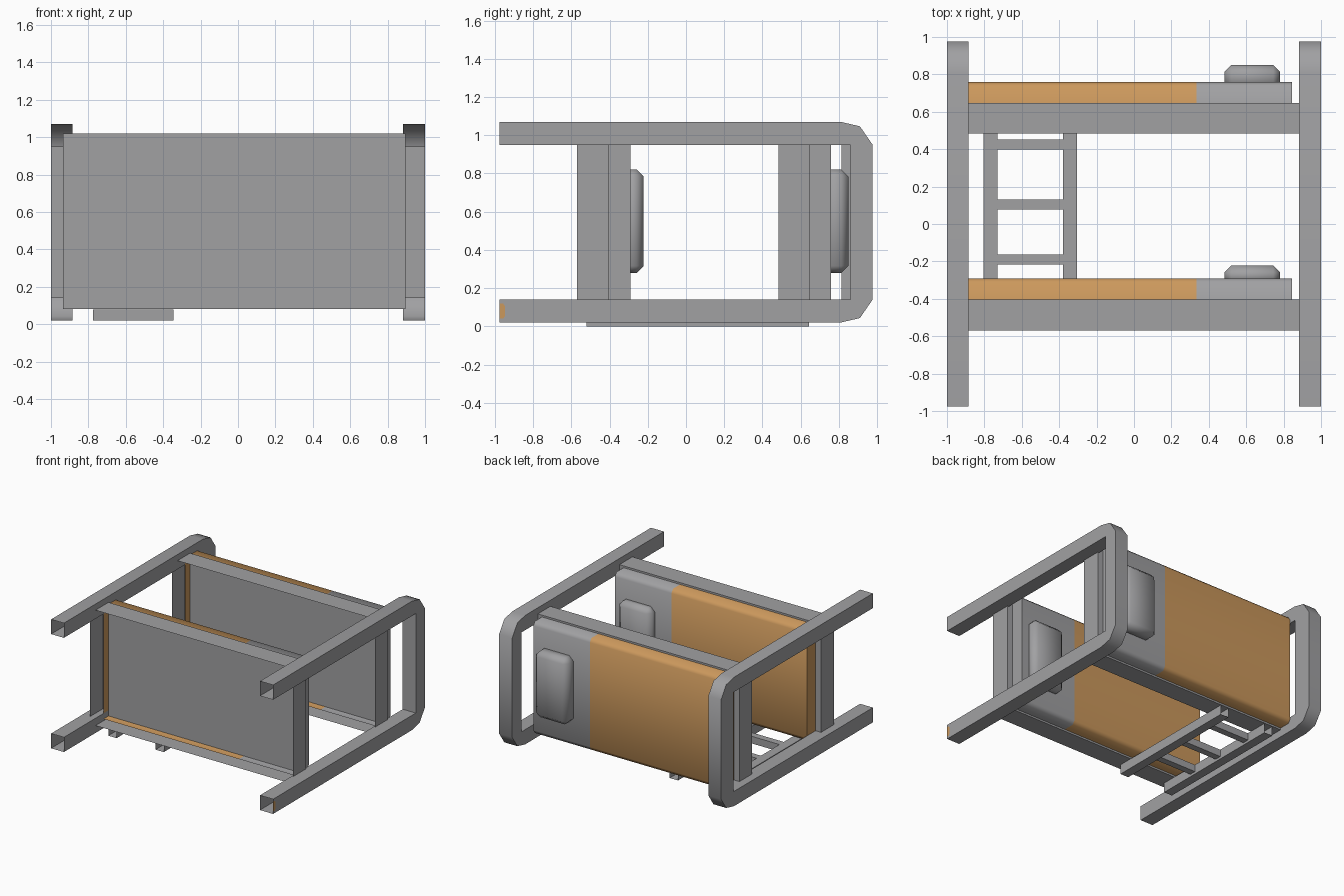
import bpy, bmesh, math
from mathutils import Vector

if "Cube" in bpy.data.objects:
    bpy.data.objects.remove(bpy.data.objects["Cube"])

def material(name, rgb):
    m = bpy.data.materials.new(name)
    m.diffuse_color = (*rgb, 1)
    m.use_nodes = True
    m.node_tree.nodes["Principled BSDF"].inputs["Base Color"].default_value = m.diffuse_color
    return m

GREY = material("grey", (0.355, 0.355, 0.365))
ORANGE = material("blanket_orange", (0.60, 0.315, 0.108))

def finish(name, bm, mats=(GREY,), smooth=None):
    bmesh.ops.remove_doubles(bm, verts=bm.verts, dist=1e-5)
    bmesh.ops.recalc_face_normals(bm, faces=bm.faces)
    me = bpy.data.meshes.new(name)
    bm.to_mesh(me)
    bm.free()
    ob = bpy.data.objects.new(name, me)
    bpy.context.collection.objects.link(ob)
    for m in mats:
        me.materials.append(m)
    if smooth:
        bpy.ops.object.select_all(action='DESELECT')
        ob.select_set(True)
        bpy.context.view_layer.objects.active = ob
        bpy.ops.object.shade_smooth_by_angle(angle=math.radians(smooth))
    return ob

def box(name, lo, hi, mats=(GREY,), open_dirs=(), bevel=0, smooth=None):
    """Box between two corners; open_dirs lists outward normals of faces left off."""
    lo, hi = Vector(lo), Vector(hi)
    bm = bmesh.new()
    bmesh.ops.create_cube(bm, size=1)
    gone = [f for f in bm.faces for d in open_dirs
            if f.calc_center_median().normalized().dot(Vector(d)) > 0.9]
    if gone:
        bmesh.ops.delete(bm, geom=gone, context='FACES')
    for v in bm.verts:
        v.co = Vector([(lo[i] + hi[i]) / 2 + v.co[i] * (hi[i] - lo[i]) for i in range(3)])
    if bevel:
        bmesh.ops.bevel(bm, geom=bm.edges[:], offset=bevel, segments=1,
                        profile=0.5, affect='EDGES')
    return finish(name, bm, mats, smooth)

# End frames: hollow bent tubes, open at the feet
def end_frame(name, x0, x1, inner_y):
    half = [((-0.977, 1.07), (-0.977, 0.95)),
            ((0.81, 1.07), (inner_y, 0.95)),
            ((0.91, 1.047), (inner_y, 0.95)),
            ((0.977, 0.95), (inner_y, 0.95))]
    flip = lambda p: (p[0], 1.09 - p[1])
    path = half + [(flip(a), flip(b)) for a, b in reversed(half)]
    bm = bmesh.new()
    rings = []
    for o, i in path:
        rings.append([bm.verts.new(c) for c in
                      ((x0, *o), (x1, *o), (x1, *i), (x0, *i))])
    for a, b in zip(rings, rings[1:]):
        for k in range(4):
            n = (k + 1) % 4
            bm.faces.new((a[k], a[n], b[n], b[k]))
    bmesh.ops.dissolve_degenerate(bm, dist=1e-5, edges=bm.edges[:])
    finish(name, bm, smooth=50)

end_frame("left_end_frame", -1.0, -0.885, 0.815)
end_frame("right_end_frame", 0.882, 1.0, 0.86)

# Small orange patch on one foot
bm = bmesh.new()
bm.faces.new([bm.verts.new((1.0015, y, z)) for y, z in
              ((-0.977, 0.04), (-0.957, 0.04), (-0.947, 0.055),
               (-0.947, 0.105), (-0.957, 0.12), (-0.977, 0.12))])
finish("foot_patch", bm, (ORANGE,))

# Mattress: shell open underneath and sunk into the base, blanket over the foot end
def mattress(name, y0, y1):
    prof = [(y0, 0.095), (y1 - 0.02, 0.095), (y1, 0.125),
            (y1, 0.975), (y1 - 0.02, 1.005), (y0, 1.005)]
    bm = bmesh.new()
    rings = [[bm.verts.new((x, y, z)) for y, z in prof] for x in (-0.885, 0.335, 0.845)]
    for s, (a, b) in enumerate(zip(rings, rings[1:])):
        for k in range(len(prof) - 1):
            f = bm.faces.new((a[k], a[k + 1], b[k + 1], b[k]))
            f.material_index = 0 if s == 0 else 1
    bm.faces.new(rings[0]).material_index = 0
    bm.faces.new(rings[-1]).material_index = 1
    finish(name, bm, (ORANGE, GREY), smooth=65)

# Bunks: base open underneath, mattress and pillow
for level, y0, y1, y2, y3 in (("lower", -0.57, -0.403, -0.291, -0.222),
                              ("upper", 0.485, 0.647, 0.758, 0.85)):
    box(level + "_base", (-0.935, y0, 0.08), (0.895, y1, 1.02),
        open_dirs=((0, -1, 0),))
    mattress(level + "_mattress", y1 - 0.065, y2)
    box(level + "_pillow", (0.485, y2 - 0.04, 0.28), (0.78, y3, 0.82),
        bevel=0.036, smooth=60)

# Ladder: hollow rails and three rungs
for side, x in (("left", -0.805), ("right", -0.38)):
    box(side + "_ladder_rail", (x, -0.52, 0.0), (x + 0.075, 0.645, 0.079),
        open_dirs=((0, -1, 0), (0, 1, 0)))
for i, y in enumerate((-0.217, 0.077, 0.398)):
    box(f"ladder_rung_{i + 1}", (-0.775, y, 0.02), (-0.345, y + 0.055, 0.078))
